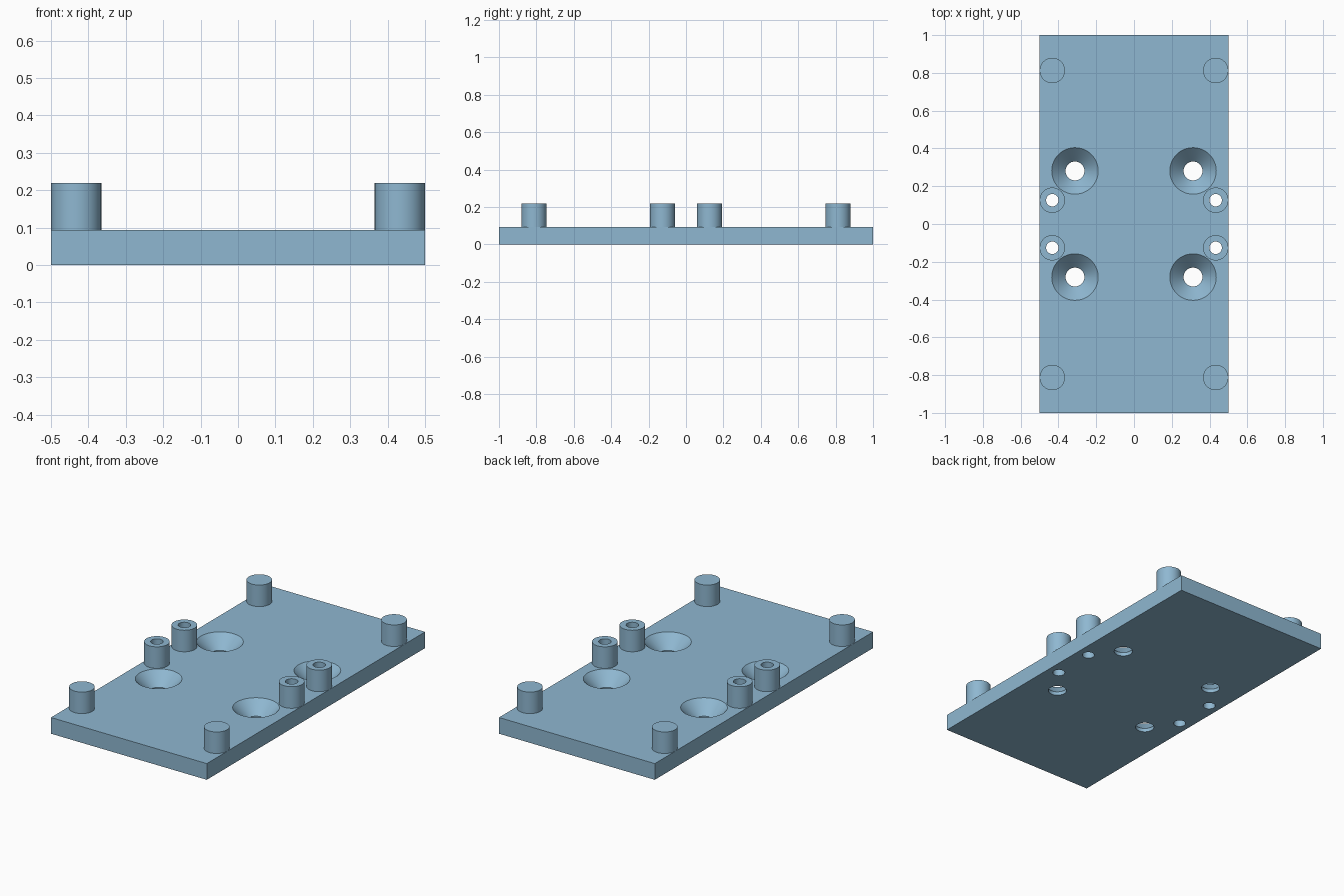
import bpy, bmesh, math

if "Cube" in bpy.data.objects:
    bpy.data.objects.remove(bpy.data.objects["Cube"])

HALF_W, HALF_L, THICK, TOP = 0.5, 1.0, 0.094, 0.219
POST_R, BORE_R = 0.067, 0.033
POST_X, POST_Y, BOSS_Y = 0.4325, 0.8125, 0.126
SINK_X, SINK_Y, SINK_R, SINK_HOLE_R = 0.3125, 0.281, 0.123, 0.05
SEGS = 64

steel_blue = bpy.data.materials.new("steel_blue")
steel_blue.diffuse_color = (0.274, 0.477, 0.638, 1)
steel_blue.use_nodes = True
steel_blue.node_tree.nodes["Principled BSDF"].inputs["Base Color"].default_value = steel_blue.diffuse_color


def finish(name, bm, location=(0, 0, 0)):
    bmesh.ops.remove_doubles(bm, verts=bm.verts, dist=1e-5)
    bmesh.ops.recalc_face_normals(bm, faces=bm.faces)
    mesh = bpy.data.meshes.new(name)
    bm.to_mesh(mesh)
    bm.free()
    mesh.materials.append(steel_blue)
    ob = bpy.data.objects.new(name, mesh)
    ob.location = location
    bpy.context.collection.objects.link(ob)
    return ob


def lathe(name, profile, x, y):
    """Spin a (radius, z) profile around a vertical axis at x, y."""
    bm = bmesh.new()
    verts = [bm.verts.new((r, 0, z)) for r, z in profile]
    edges = [bm.edges.new(pair) for pair in zip(verts, verts[1:])]
    bmesh.ops.spin(bm, geom=verts + edges, axis=(0, 0, 1), cent=(0, 0, 0),
                   angle=math.tau, steps=SEGS)
    return finish(name, bm, (x, y, 0))


def smooth(ob):
    bpy.ops.object.select_all(action='DESELECT')
    ob.select_set(True)
    bpy.context.view_layer.objects.active = ob
    bpy.ops.object.shade_smooth_by_angle(angle=math.radians(30))


# Base plate
bm = bmesh.new()
bmesh.ops.create_cube(bm, size=1)
for v in bm.verts:
    v.co = (v.co.x * 2 * HALF_W, v.co.y * 2 * HALF_L, (v.co.z + 0.5) * THICK)
plate = finish("base_plate", bm)

# Profiles: countersunk screw hole, straight bore, solid post, hollow boss
cone_start = THICK - (SINK_R - SINK_HOLE_R)
sink = [(0, -0.05), (SINK_HOLE_R, -0.05), (SINK_HOLE_R, cone_start),
        (SINK_R, THICK), (SINK_R, THICK + 0.05), (0, THICK + 0.05)]
bore = [(0, -0.05), (BORE_R, -0.05), (BORE_R, THICK + 0.05), (0, THICK + 0.05)]
post = [(POST_R, THICK), (POST_R, TOP), (0, TOP)]
boss = [(POST_R, THICK), (POST_R, TOP), (BORE_R, TOP), (BORE_R, THICK)]

cutters, posts = [], []
for sx in (-1, 1):
    for sy in (-1, 1):
        side = ("left" if sx < 0 else "right") + ("_front" if sy < 0 else "_back")
        cutters.append(lathe("screw_hole_cutter_" + side, sink, sx * SINK_X, sy * SINK_Y))
        cutters.append(lathe("bore_cutter_" + side, bore, sx * POST_X, sy * BOSS_Y))
        posts.append(lathe("corner_post_" + side, post, sx * POST_X, sy * POST_Y))
        posts.append(lathe("hollow_boss_" + side, boss, sx * POST_X, sy * BOSS_Y))

# Cut the holes through the plate
bpy.context.view_layer.objects.active = plate
for cutter in cutters:
    cutter.hide_render = True
    mod = plate.modifiers.new("cut", 'BOOLEAN')
    mod.operation = 'DIFFERENCE'
    mod.solver = 'EXACT'
    mod.object = cutter
    bpy.ops.object.modifier_apply(modifier=mod.name)
for cutter in cutters:
    bpy.data.objects.remove(cutter)

for ob in [plate] + posts:
    smooth(ob)
